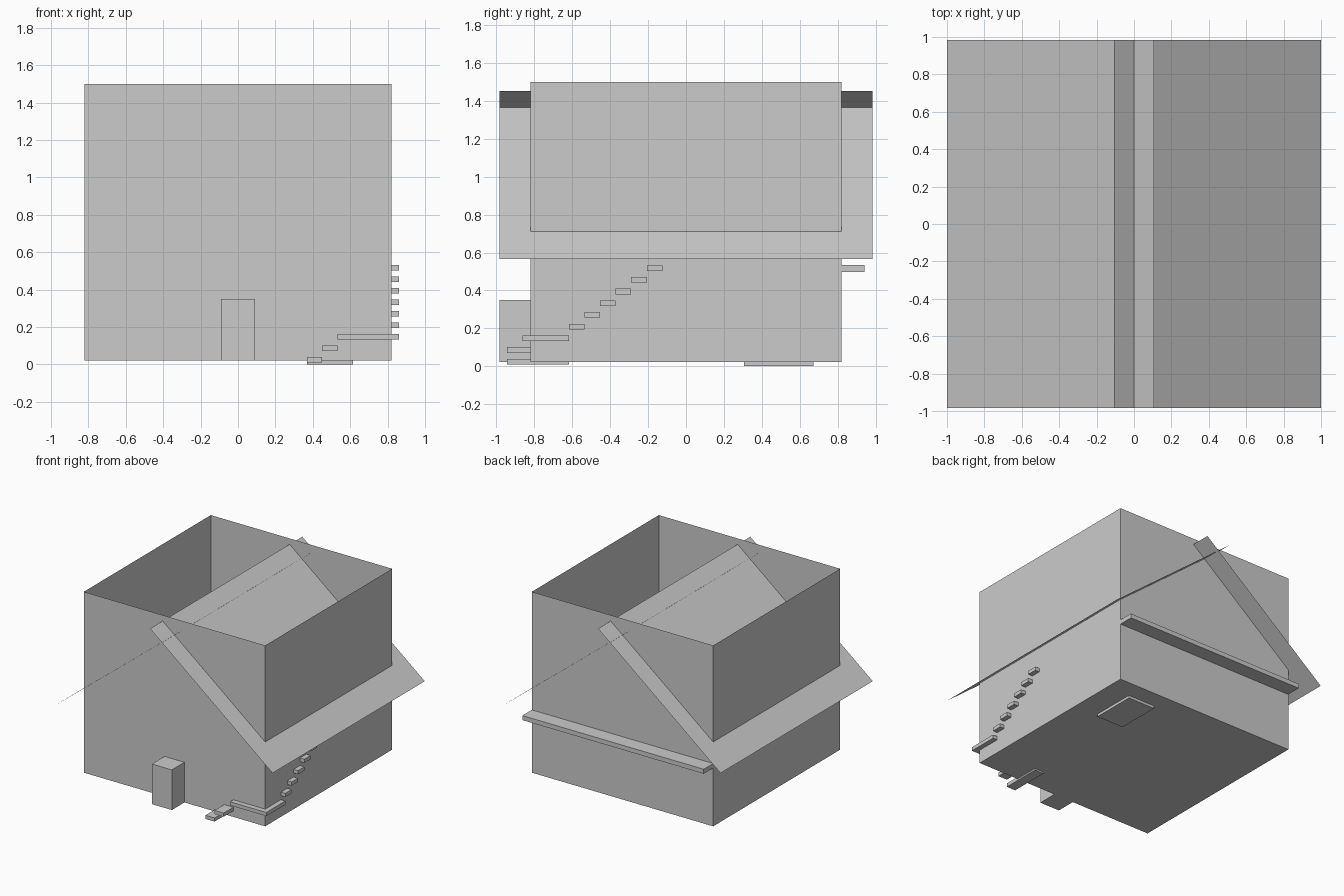
import bpy, bmesh

if "Cube" in bpy.data.objects:
    bpy.data.objects.remove(bpy.data.objects["Cube"])


def mesh_object(name, bm):
    mesh = bpy.data.meshes.new(name)
    bm.to_mesh(mesh)
    bm.free()
    obj = bpy.data.objects.new(name, mesh)
    bpy.context.collection.objects.link(obj)
    return obj


def box(name, x, y, z, open_top=False):
    """Box from (min, max) ranges, optionally without its top face."""
    bm = bmesh.new()
    bmesh.ops.create_cube(bm, size=1)
    for v in bm.verts:
        v.co = [r[0] if c < 0 else r[1] for c, r in zip(v.co, (x, y, z))]
    if open_top:
        top = [f for f in bm.faces if f.normal.z > 0.5]
        bmesh.ops.delete(bm, geom=top, context='FACES_ONLY')
    return mesh_object(name, bm)


# House body: thin walls and floor, open at the top
W = 0.82
box("house_walls", (-W, W), (-W, W), (0.022, 1.5), open_top=True)

# Roof: two thin sheets that cross at the ridge
for name, s in (("roof_right", 1), ("roof_left", -1)):
    bm = bmesh.new()
    pts = [(s, -0.983, 0.567), (s, 0.983, 0.567),
           (-0.107 * s, 0.983, 1.452), (-0.107 * s, -0.983, 1.452)]
    face = bm.faces.new([bm.verts.new(p) for p in pts])
    face.normal_update()
    if face.normal.z < 0:
        face.normal_flip()
    mesh_object(name, bm)

# Door block on the front
box("front_door", (-0.09, 0.09), (-0.983, -0.8), (0.022, 0.35))

# Stairs: two front steps, a corner landing, then steps up the right wall
RISE, THICK = 0.0617, 0.03


def step_z(i):
    top = 0.039 + RISE * i
    return (top - THICK, top)


for i in range(2):
    x0 = 0.368 + 0.082 * i
    box(f"front_step_{i + 1}", (x0, x0 + 0.082), (-0.945, -0.617), step_z(i))
box("corner_landing", (0.532, 0.86), (-0.863, -0.617), step_z(2))
for i in range(6):
    y0 = -0.617 + 0.082 * i
    box(f"side_step_{i + 1}", (0.532, 0.86), (y0, y0 + 0.082), step_z(i + 3))

# Balcony ledge along the back wall
box("back_balcony", (-W, W), (0.62, 0.942), (0.498, 0.535))

# Hatch plate under the floor
box("floor_hatch", (0.37, 0.615), (0.307, 0.674), (0.0, 0.024))
